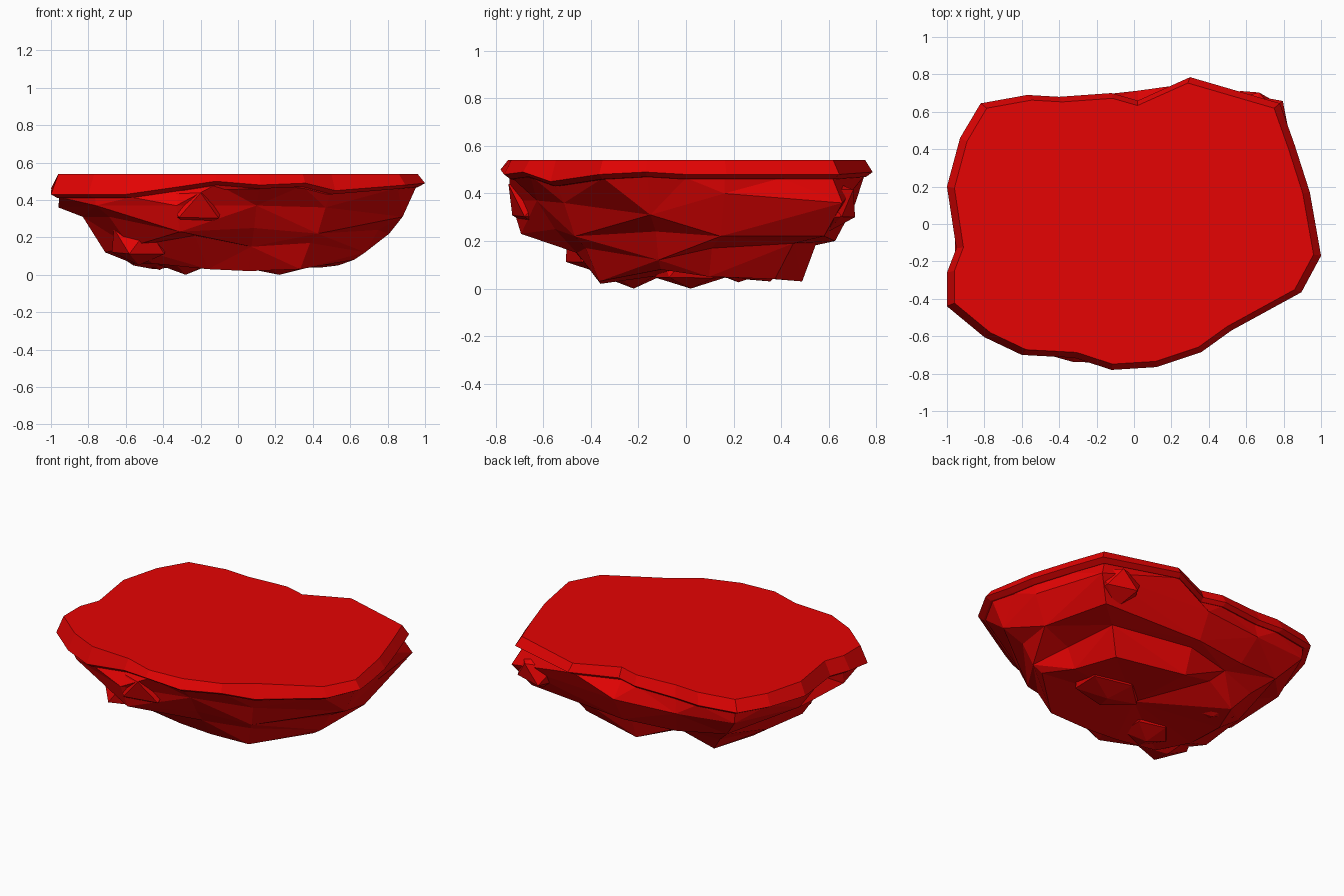
import bpy, bmesh, random
from mathutils import Vector

if "Cube" in bpy.data.objects:
    bpy.data.objects.remove(bpy.data.objects["Cube"])

# one flat red for the whole rock
red = bpy.data.materials.new("red_rock")
red.use_nodes = True
color = (0.79, 0.001, 0.001, 1)
red.diffuse_color = color
red.node_tree.nodes["Principled BSDF"].inputs["Base Color"].default_value = color


def finish(name, bm):
    """Turn a bmesh into a flat shaded red object."""
    bmesh.ops.recalc_face_normals(bm, faces=bm.faces)
    mesh = bpy.data.meshes.new(name)
    bm.to_mesh(mesh)
    bm.free()
    mesh.materials.append(red)
    obj = bpy.data.objects.new(name, mesh)
    bpy.context.collection.objects.link(obj)


# outer rim of the slab: x, y and the height of its widest edge
RIM = [
    (-.82, .645, .47), (-.57, .69, .47), (-.4, .68, .47), (-.12, .7, .48),
    (.02, .66, .48), (.3, .785, .49), (.78, .645, .48), (.86, .42, .48),
    (.94, .17, .48), (.97, 0, .48), (1, -.17, .49), (.895, -.365, .48),
    (.52, -.57, .45), (.36, -.685, .49), (.12, -.765, .48), (-.12, -.78, .5),
    (-.32, -.715, .47), (-.6, -.7, .43), (-.8, -.605, .43), (-1, -.44, .43),
    (-1, -.26, .45), (-.95, -.13, .45), (-1, .2, .46), (-.93, .46, .47),
]
TOP = .54
rim = [Vector(p) for p in RIM]


def ring(bm, scale, z=None, drop=0):
    return [bm.verts.new((p.x * scale, p.y * scale, p.z - drop if z is None else z))
            for p in rim]


def bridge(bm, a, b):
    """Quads between two rings of equal length."""
    for i in range(len(a)):
        j = (i + 1) % len(a)
        bm.faces.new((a[i], a[j], b[j], b[i]))


# flat topped slab with a bevelled lip
bm = bmesh.new()
top = ring(bm, .96, z=TOP)
lip = ring(bm, 1)
under = ring(bm, .965, drop=.02)
bm.faces.new(top)
bridge(bm, top, lip)
bridge(bm, lip, under)
bm.faces.new(under)
finish("top_slab", bm)

# underside profile below every second rim point, as (scale, height)
# for the shoulder, the ledge, the waist and the foot
PROFILES = [
    ((.95, .38), (.8, .24), (.66, .14), (.55, .03)),
    ((.98, .36), (.85, .2), (.72, .17), (.6, .12)),
    ((1.08, .36), (.95, .2), (.83, .19), (.74, .03)),
    ((1.02, .36), (.9, .22), (.7, .19), (.58, .04)),
    ((.95, .4), (.86, .22), (.64, .17), (.57, .05)),
    ((.88, .31), (.75, .24), (.68, .12), (.62, .08)),
    ((.9, .36), (.82, .22), (.74, .17), (.64, .03)),
    ((.82, .37), (.72, .25), (.6, .15), (.47, .02)),
    ((1.03, .37), (.97, .23), (.72, .21), (.5, .03)),
    ((.95, .37), (.86, .31), (.72, .15), (.57, .06)),
    ((.96, .36), (.83, .31), (.71, .12), (.56, .06)),
    ((.95, .37), (.79, .31), (.69, .14), (.56, .05)),
]

# faceted underside, stitched from coarse rings of triangles
bm = bmesh.new()
above = ring(bm, .955, drop=.015)
n = len(PROFILES)
for level in range(len(PROFILES[0])):
    layer = []
    for p, profile in zip(rim[::2], PROFILES):
        scale, z = profile[level]
        layer.append(bm.verts.new((p.x * scale, p.y * scale, z)))
    for i in range(n):
        j = (i + 1) % n
        if level == 0:
            a, b, c = above[2 * i], above[2 * i + 1], above[2 * j]
            bm.faces.new((a, b, layer[i]))
            bm.faces.new((b, layer[j], layer[i]))
            bm.faces.new((b, c, layer[j]))
        elif (i + level) % 2:
            bm.faces.new((above[i], above[j], layer[i]))
            bm.faces.new((above[j], layer[j], layer[i]))
        else:
            bm.faces.new((above[i], above[j], layer[j]))
            bm.faces.new((above[i], layer[j], layer[i]))
    above = layer
tip = bm.verts.new((0, 0, .07))
for i in range(n):
    bm.faces.new((above[i], above[(i + 1) % n], tip))
finish("rock_underside", bm)


def boulder(name, center, size, seed):
    """Irregular convex stone."""
    rng = random.Random(seed)
    bm = bmesh.new()
    bmesh.ops.create_icosphere(bm, subdivisions=1, radius=1)
    for v in bm.verts:
        v.co *= rng.uniform(.88, 1.15)
        v.co = Vector(c + s * k for c, s, k in zip(center, size, v.co))
        v.co.z = min(max(v.co.z, 0), .5)
    hull = bmesh.ops.convex_hull(bm, input=bm.verts)
    inside = [e for e in hull["geom_interior"] if isinstance(e, bmesh.types.BMVert)]
    bmesh.ops.delete(bm, geom=inside, context='VERTS')
    finish(name, bm)


# stones that break up the underside
STONES = {
    "front_boulder": ((-.26, -.57, .37), (.2, .19, .14)),
    "right_front_boulder": ((-.53, -.32, .18), (.17, .2, .14)),
    "back_corner_stone": ((.62, .57, .36), (.17, .15, .12)),
    "right_back_foot": ((-.42, .22, .13), (.17, .17, .11)),
    "right_foot": ((-.28, -.22, .1), (.18, .16, .11)),
    "middle_foot": ((.22, .02, .1), (.22, .16, .11)),
}
for seed, (name, (center, size)) in enumerate(STONES.items()):
    boulder(name, center, size, seed)
